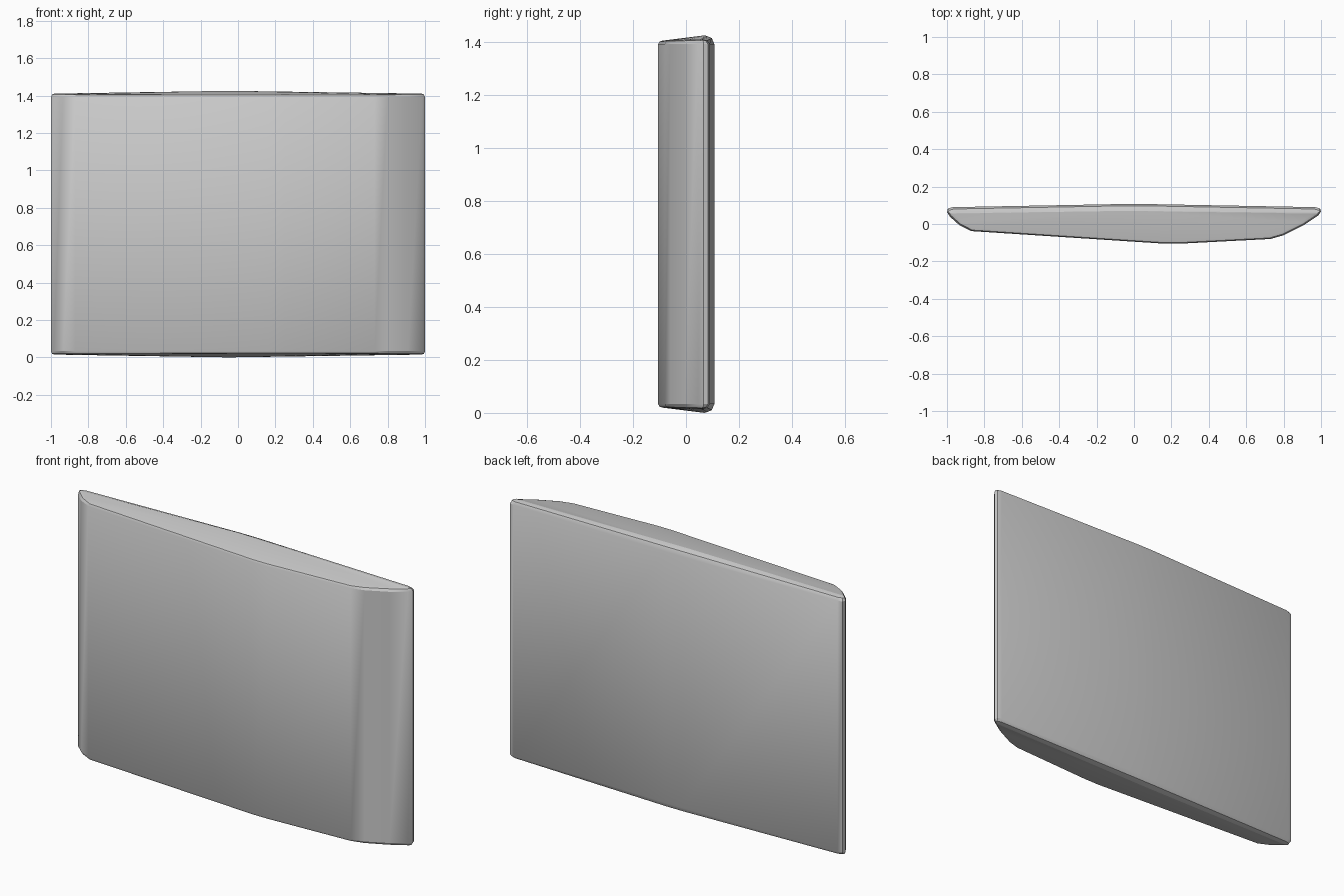
import bpy, bmesh, math

if "Cube" in bpy.data.objects:
    bpy.data.objects.remove(bpy.data.objects["Cube"])

# Plan outline, counter-clockwise from the left back corner
outline = [(-0.97, 0.09), (-0.995, 0.083), (-1.0, 0.065), (-0.985, 0.04), (-0.935, -0.005),
           (-0.87, -0.038), (0.16, -0.105), (0.25, -0.105), (0.73, -0.08), (0.8, -0.06),
           (0.91, -0.005), (0.985, 0.045), (1.0, 0.067), (0.995, 0.083), (0.97, 0.09),
           (0.05, 0.107), (-0.05, 0.107)]
HEIGHT = 1.425
EDGE = 0.033      # height where the rounded rim begins


def inset(x, y, f):
    """Move an outline point inwards by fraction f of the rim width."""
    dy = -0.028 if y > 0.08 else -0.008 if y > 0.06 else 0.016
    return x * (1 - 0.018 * f), y + dy * f


def rim(x, y):
    """Height of the crowned cap's edge above the base: lowest at the back middle."""
    t = min(1, max(0, (y + 0.09) / 0.165))
    return 0.02 - 0.018 * t * (1 - 0.7 * abs(x))


def ring(bm, f, rise, top):
    verts = []
    for x, y in outline:
        px, py = inset(x, y, f)
        z = EDGE + (rim(*inset(x, y, 1)) - EDGE) * rise
        verts.append(bm.verts.new((px, py, HEIGHT - z if top else z)))
    return verts


bm = bmesh.new()
steps = [(1, 1), (0.35, 0.75), (0, 0)]
rings = [ring(bm, f, r, False) for f, r in steps]
rings += [ring(bm, f, r, True) for f, r in reversed(steps)]
n = len(outline)

# Walls and rounded rims
for a, b in zip(rings, rings[1:]):
    for i in range(n):
        j = (i + 1) % n
        bm.faces.new((a[i], a[j], b[j], b[i]))

# Slightly crowned caps
for loop, z in ((rings[0], 0.0), (rings[-1], HEIGHT)):
    apex = bm.verts.new((-0.05, 0.07, z))
    for i in range(n):
        bm.faces.new((loop[i], loop[(i + 1) % n], apex))

bmesh.ops.recalc_face_normals(bm, faces=bm.faces)
mesh = bpy.data.meshes.new("curved_panel")
bm.to_mesh(mesh)
bm.free()
panel = bpy.data.objects.new("curved_panel", mesh)
bpy.context.collection.objects.link(panel)
bpy.context.view_layer.objects.active = panel
panel.select_set(True)
bpy.ops.object.shade_smooth_by_angle(angle=math.radians(30))
